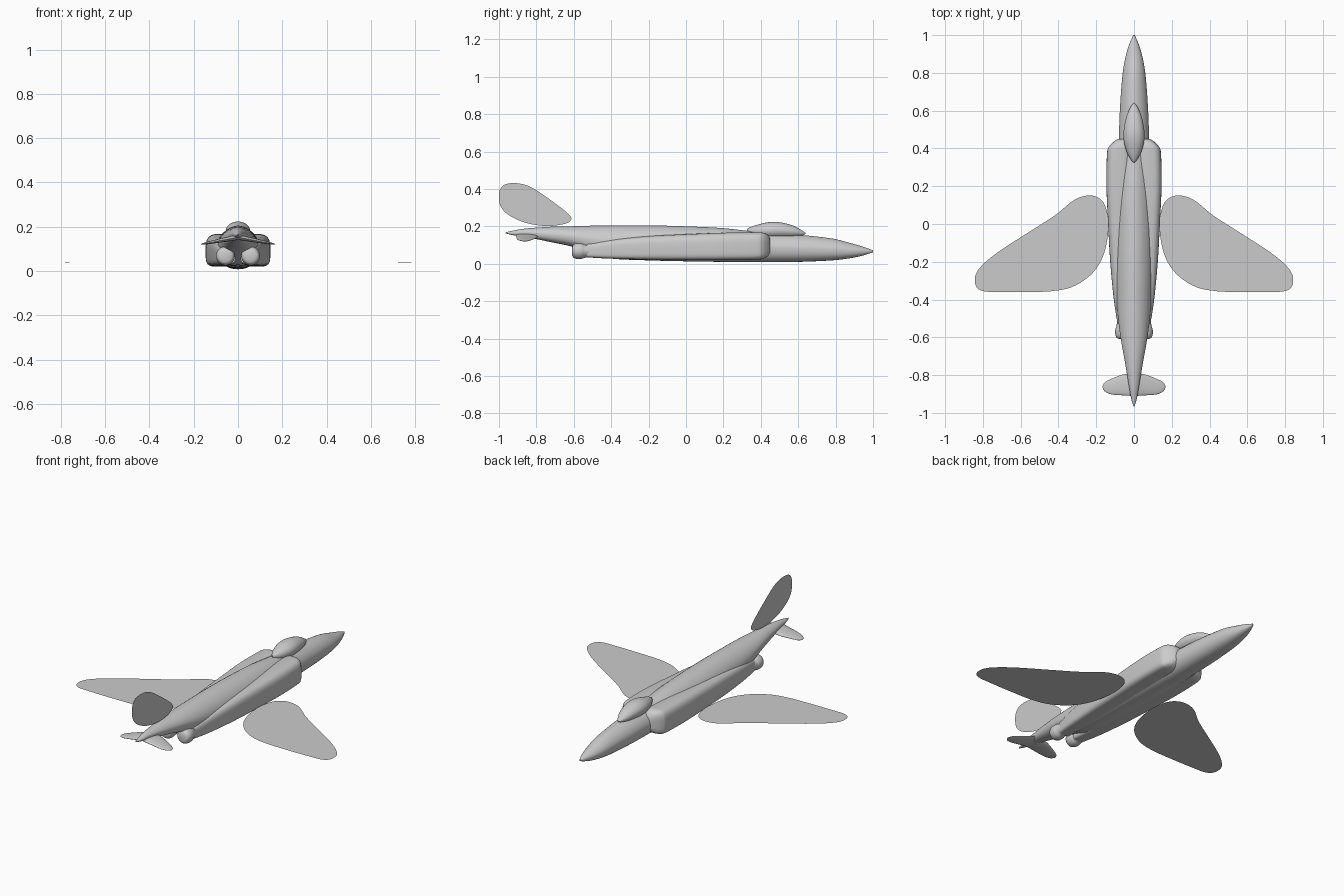
import bpy, bmesh
from math import sin, cos, pi, copysign
from mathutils import Vector

cube = bpy.data.objects.get("Cube")
if cube:
    bpy.data.objects.remove(cube, do_unlink=True)

grey = bpy.data.materials.new("light grey")
grey.use_nodes = True
grey.diffuse_color = (0.6, 0.6, 0.6, 1)
grey.node_tree.nodes["Principled BSDF"].inputs["Base Color"].default_value = (0.6, 0.6, 0.6, 1)


def make(name, bm, smooth=True):
    mesh = bpy.data.meshes.new(name)
    bm.to_mesh(mesh)
    bm.free()
    mesh.materials.append(grey)
    for p in mesh.polygons:
        p.use_smooth = smooth
    obj = bpy.data.objects.new(name, mesh)
    bpy.context.collection.objects.link(obj)
    return obj


def spline(points, steps, closed=False):
    """Smooth curve through the points."""
    pts = [Vector(p) for p in points]
    n, out = len(pts), []
    for i in range(n if closed else n - 1):
        a, b, c, d = (pts[(i + k) % n] if closed else pts[min(max(i + k, 0), n - 1)]
                      for k in (-1, 0, 1, 2))
        for s in range(steps):
            t = s / steps
            out.append(b + (c - a) * t / 2 + (a * 2 - b * 5 + c * 4 - d) * t * t / 2
                       + (b * 3 - a - c * 3 + d) * t ** 3 / 2)
    return out if closed else out + [pts[-1]]


def loft(name, rows, place, top=2.0, bottom=2.0, sides=40, steps=5):
    """Skin rounded sections; place(row, u, v) maps a unit section point to 3D."""
    bm = bmesh.new()
    rings = []
    for row in spline(rows, steps):
        ring = []
        for k in range(sides):
            a = 2 * pi * k / sides
            e = 2 / (top if sin(a) >= 0 else bottom)
            u, v = (copysign(abs(f) ** e, f) for f in (cos(a), sin(a)))
            ring.append(bm.verts.new(place(row, u, v)))
        rings.append(ring)
    for r, s in zip(rings, rings[1:]):
        for k in range(sides):
            j = (k + 1) % sides
            bm.faces.new((r[k], r[j], s[j], s[k]))
    bm.faces.new(rings[0][::-1])
    bm.faces.new(rings[-1])
    bmesh.ops.recalc_face_normals(bm, faces=bm.faces)
    obj = make(name, bm)
    bpy.context.view_layer.objects.active = obj
    bpy.ops.object.select_all(action="DESELECT")
    obj.select_set(True)
    bpy.ops.object.shade_smooth_by_angle(angle=0.9)
    return obj


def sheet(name, outline):
    bm = bmesh.new()
    face = bm.faces.new([bm.verts.new(p) for p in spline(outline, 8, True)])
    face.normal_update()
    if face.normal.z < 0:
        face.normal_flip()
    return make(name, bm, False)


# Fuselage: y, half width, top, bottom
hull = [(1.0, .004, .072, .062), (.95, .026, .09, .045), (.88, .046, .11, .03),
        (.78, .062, .135, .018), (.6, .075, .155, .01), (.4, .082, .168, .008),
        (.2, .092, .19, .01), (0, .098, .2, .013), (-.2, .098, .205, .018),
        (-.4, .092, .205, .028), (-.52, .082, .203, .06), (-.62, .068, .2, .094),
        (-.72, .05, .198, .115), (-.85, .028, .189, .142), (-.92, .016, .178, .152),
        (-.965, .003, .168, .162)]


def on_hull(r, u, v):
    mid = (r[2] + r[3]) / 2
    return r[1] * u, r[0], mid + v * (r[2] - r[3]) / 2


loft("fuselage", hull, on_hull, top=1.75, bottom=2.4)

# Intake and engine pods: y, outer x, top, bottom
pod = [(.45, .085, .135, .06), (.435, .108, .155, .04), (.41, .132, .166, .027),
       (.37, .143, .168, .022), (.2, .146, .166, .02), (0, .137, .158, .02),
       (-.2, .126, .148, .022), (-.4, .107, .13, .027), (-.53, .087, .108, .034)]
for side, label in ((1, "left"), (-1, "right")):
    def on_pod(r, u, v):
        inner = .012
        x = (r[1] + inner) / 2 + u * (r[1] - inner) / 2
        return side * x, r[0], (r[2] + r[3]) / 2 + v * (r[2] - r[3]) / 2

    loft(label + "_engine_pod", pod, on_pod, top=3.2, bottom=4.5)

    # Bulging exhaust nozzle
    nozzle = [(-.5, .03), (-.54, .036), (-.56, .042), (-.585, .042), (-.603, .034),
              (-.609, .02)]
    loft(label + "_nozzle", nozzle,
         lambda r, u, v: (side * .057 + r[1] * u, r[0], .068 + r[1] * v), sides=24)

    # Thin flat wing
    wing = [(.135, -.02), (.15, .09), (.19, .14), (.25, .15), (.32, .125), (.42, .045),
            (.56, -.045), (.7, -.135), (.79, -.205), (.837, -.265), (.838, -.325),
            (.8, -.355), (.7, -.36), (.56, -.36), (.43, -.355), (.32, -.33),
            (.22, -.26), (.16, -.16)]
    sheet(label + "_wing", [(side * x, y, .038 + .006 * max(0, x - .5)) for x, y in wing])

# Drooping tailplane: x, centre y, half chord, half thickness
half = [(.167, -.862, .003, .001), (.155, -.862, .024, .004), (.12, -.861, .041, .007),
        (.06, -.852, .055, .01)]
rows = [(-x, *r) for x, *r in half] + [(0, -.85, .06, .012)] + half[::-1]
loft("tailplane", rows, lambda r, u, v: (
    r[0], r[1] + r[2] * u, .153 - .19 * abs(r[0]) + r[3] * v), sides=24)

# Thin vertical fin
fin = [(-.615, .235), (-.635, .218), (-.7, .204), (-.78, .204), (-.87, .223),
       (-.95, .262), (-.99, .305), (-1.0, .35), (-.995, .395), (-.965, .425),
       (-.9, .43), (-.83, .41), (-.74, .352), (-.65, .285), (-.615, .25)]
sheet("tail_fin", [(0, y, z) for y, z in fin])

# Teardrop canopy: y, half width, top, bottom
canopy = [(.64, .002, .164, .16), (.62, .018, .178, .15), (.57, .04, .205, .14),
          (.5, .054, .222, .135), (.44, .054, .222, .135), (.38, .038, .208, .145),
          (.34, .016, .194, .16), (.325, .002, .185, .175)]
loft("canopy", canopy, on_hull)
